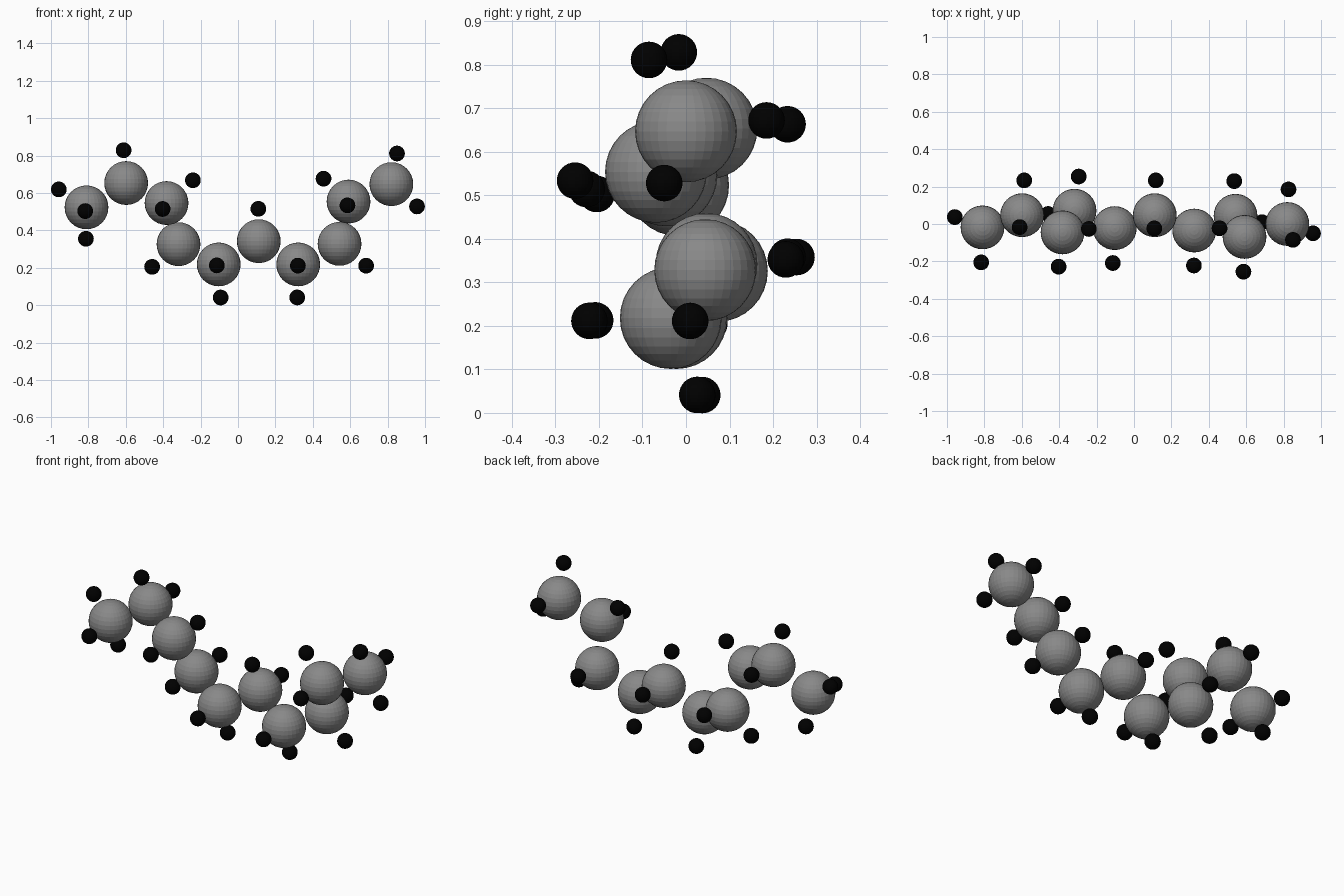
import bpy
from math import sin, cos, radians
from mathutils import Vector

if "Cube" in bpy.data.objects:
    bpy.data.objects.remove(bpy.data.objects["Cube"])

BIG_R, SMALL_R, BOND = 0.117, 0.042, 0.187

# centres of the large balls along the zigzag chain
chain = [Vector(p) for p in (
    (-0.81, -0.018, 0.523), (-0.598, 0.047, 0.653), (-0.382, -0.045, 0.546),
    (-0.318, 0.071, 0.326), (-0.103, -0.022, 0.218), (0.111, 0.047, 0.342),
    (0.322, -0.035, 0.218), (0.543, 0.044, 0.328), (0.591, -0.069, 0.554),
    (0.82, 0.0, 0.647))]

# the three small balls on each chain end
ends = [(-0.958, 0.037, 0.619), (-0.817, -0.205, 0.503), (-0.813, 0.055, 0.355),
        (0.85, -0.085, 0.811), (0.957, -0.05, 0.528), (0.826, 0.185, 0.672)]


def colour(name, value):
    mat = bpy.data.materials.new(name)
    mat.diffuse_color = (value, value, value, 1)
    mat.use_nodes = True
    mat.node_tree.nodes["Principled BSDF"].inputs["Base Color"].default_value = mat.diffuse_color
    return mat


grey, black = colour("dark_grey", 0.25), colour("black", 0.0)


def ball(name, centre, radius, mat):
    bpy.ops.mesh.primitive_uv_sphere_add(segments=32, ring_count=16,
                                         radius=radius, location=centre)
    ob = bpy.context.object
    ob.name = name
    ob.data.materials.append(mat)


# large grey balls
for c in chain:
    ball("carbon_ball", c, BIG_R, grey)

# end small balls
for p in ends:
    ball("end_hydrogen_ball", p, SMALL_R, black)

# pairs of small balls, tetrahedral to the two neighbouring large balls
half = radians(53.5)
for a, c, b in zip(chain, chain[1:], chain[2:]):
    u, v = (a - c).normalized(), (b - c).normalized()
    out, side = -(u + v).normalized(), u.cross(v).normalized()
    for s in (-1, 1):
        ball("hydrogen_ball", c + BOND * (out * cos(half) + side * s * sin(half)),
             SMALL_R, black)
